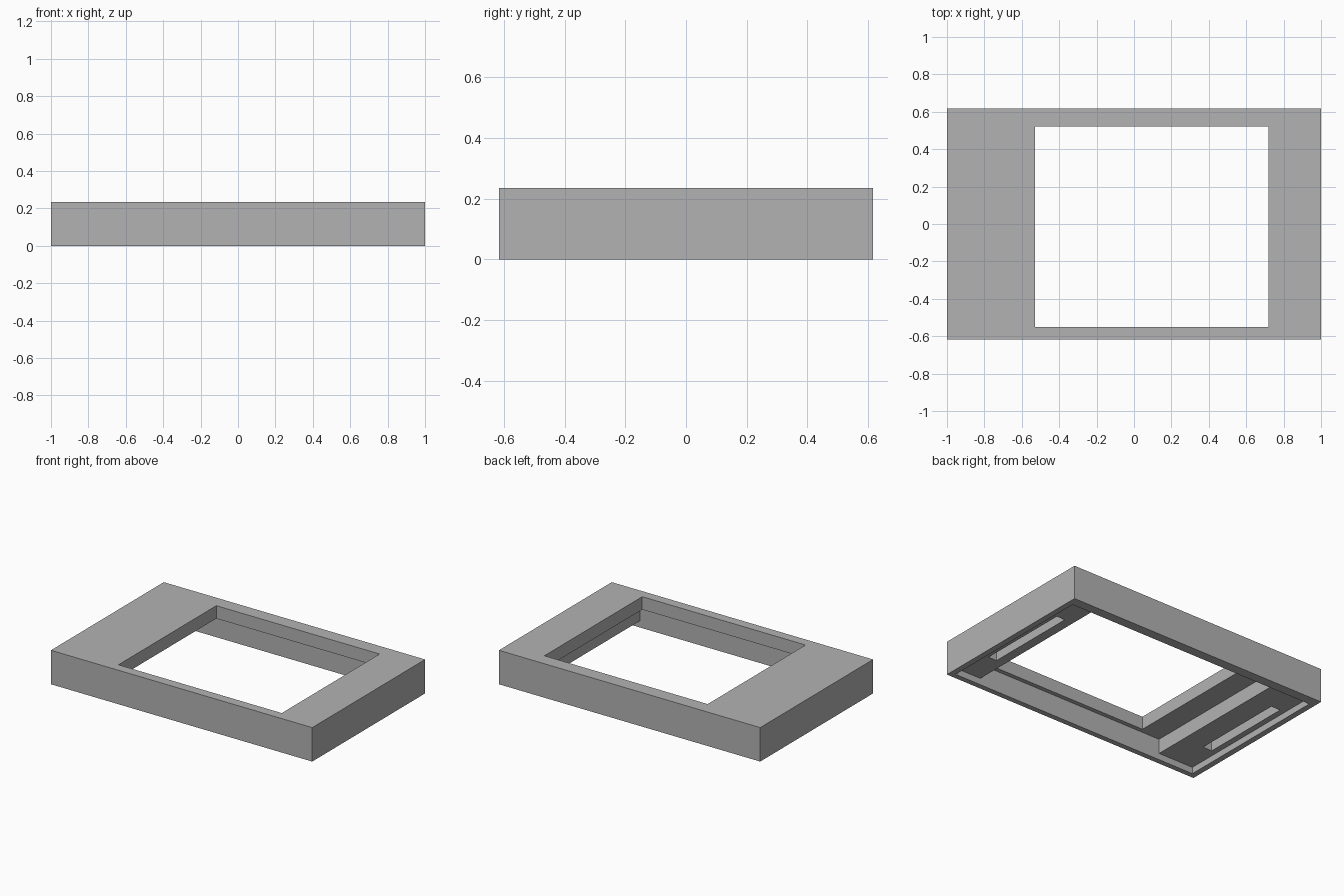
import bpy

if "Cube" in bpy.data.objects:
    bpy.data.objects.remove(bpy.data.objects["Cube"], do_unlink=True)

GREY = (0.45, 0.45, 0.45, 1.0)
HEIGHT = 0.235
mat = bpy.data.materials.new("plain_grey")
mat.use_nodes = True
mat.diffuse_color = GREY
mat.node_tree.nodes["Principled BSDF"].inputs["Base Color"].default_value = GREY


def box(name, x, y, z):
    """Box from (min, max) pairs on each axis."""
    spans = (x, y, z)
    bpy.ops.mesh.primitive_cube_add(size=1, location=[sum(s) / 2 for s in spans])
    ob = bpy.context.object
    ob.name = name
    ob.scale = [s[1] - s[0] for s in spans]
    bpy.ops.object.transform_apply(location=True, rotation=False, scale=True)
    ob.data.materials.append(mat)
    return ob


def cut(target, name, x, y, top):
    """Cut a rectangular pocket upward from the underside."""
    cutter = box(name, x, y, (-0.1, top))
    cutter.hide_render = True
    bpy.context.view_layer.objects.active = target
    mod = target.modifiers.new(name, "BOOLEAN")
    mod.operation = "DIFFERENCE"
    mod.solver = "EXACT"
    mod.object = cutter
    bpy.ops.object.modifier_apply(modifier=name)
    bpy.data.objects.remove(cutter, do_unlink=True)


# Outer block of the display bezel
frame = box("bezel_frame", (-1, 1), (-0.617, 0.617), (0, HEIGHT))

# Shallow recess for the backing, then the deeper panel pocket
inner_y = (-0.58, 0.55)
cut(frame, "backing_recess", (-0.96, 0.96), inner_y, 0.045)
cut(frame, "panel_pocket", (-0.69, 0.76), inner_y, 0.146)

# Window through the top
cut(frame, "window", (-0.53, 0.72), (-0.55, 0.52), HEIGHT + 0.1)

# Narrow slots beside the pocket
for side, x in (("right", (-0.92, -0.85)), ("left", (0.826, 0.89))):
    cut(frame, side + "_slot", x, (-0.345, 0.315), 0.146)
